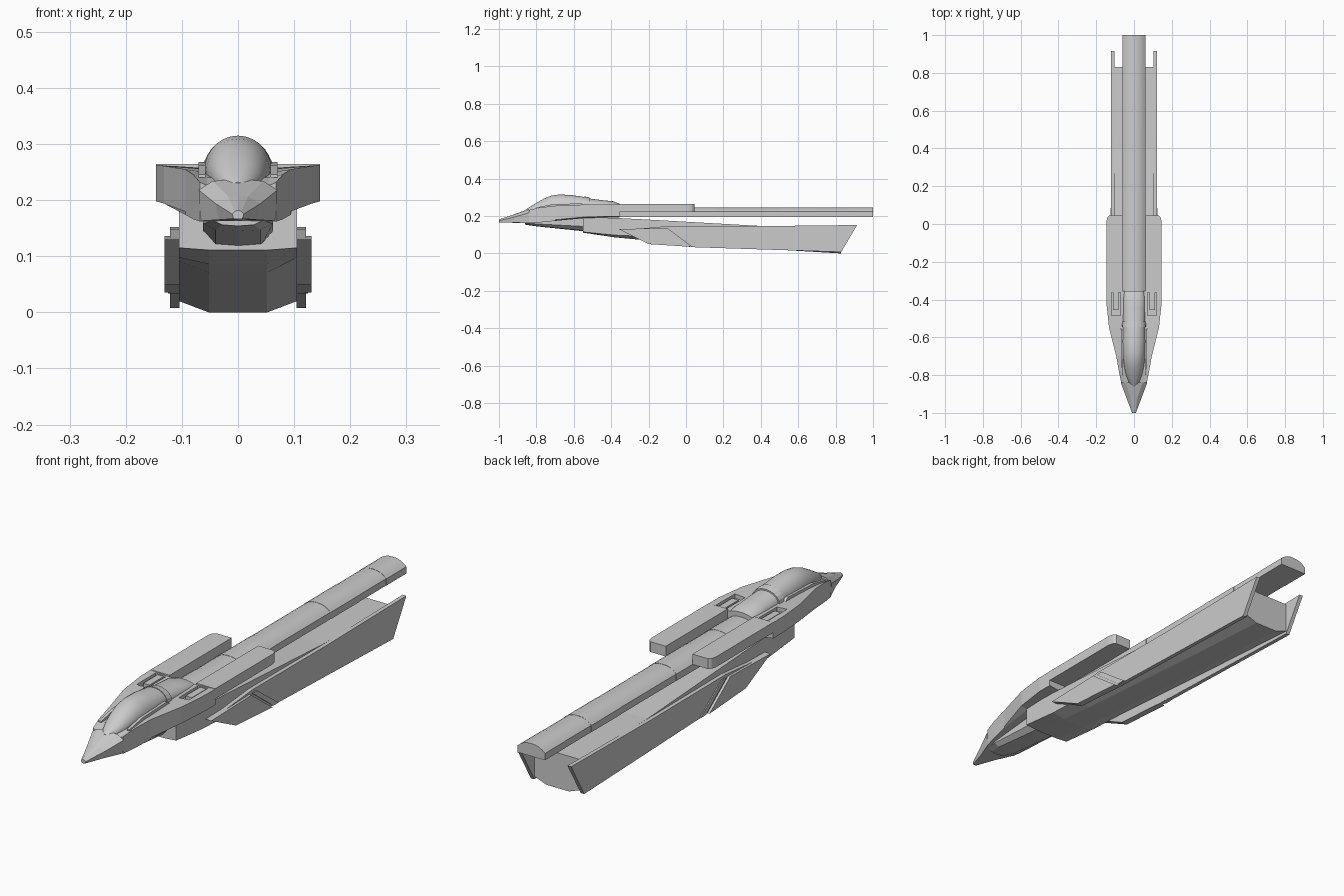
import bpy, bmesh, math

if "Cube" in bpy.data.objects:
    bpy.data.objects.remove(bpy.data.objects["Cube"])


def make(name, verts, faces, smooth=None):
    me = bpy.data.meshes.new(name)
    me.from_pydata(verts, [], faces)
    bm = bmesh.new()
    bm.from_mesh(me)
    bmesh.ops.remove_doubles(bm, verts=bm.verts, dist=1e-5)
    bmesh.ops.recalc_face_normals(bm, faces=bm.faces)
    bm.to_mesh(me)
    bm.free()
    ob = bpy.data.objects.new(name, me)
    bpy.context.collection.objects.link(ob)
    if smooth:
        bpy.ops.object.select_all(action='DESELECT')
        ob.select_set(True)
        bpy.context.view_layer.objects.active = ob
        bpy.ops.object.shade_smooth_by_angle(angle=math.radians(smooth))
    return ob


def loft(name, sections, smooth=None):
    """sections: (y, right half profile [(x, z)...] from top centre to bottom centre)."""
    verts, n = [], 0
    for y, half in sections:
        ring = list(half) + [(-x, z) for x, z in reversed(half) if x > 0]
        n = len(ring)
        verts += [(x, y, z) for x, z in ring]
    faces = [tuple(range(n)), tuple(range(len(verts) - n, len(verts)))]
    for s in range(len(sections) - 1):
        for i in range(n):
            j = (i + 1) % n
            faces.append((s*n + i, s*n + j, s*n + n + j, s*n + n + i))
    return make(name, verts, faces, smooth)


def prism(name, a, b):
    n = len(a)
    faces = [tuple(range(n)), tuple(range(n, 2*n))]
    faces += [(i, (i + 1) % n, n + (i + 1) % n, n + i) for i in range(n)]
    return make(name, a + b, faces)


def plate(name, pts, x0, x1):
    """Side profile (y, z) extruded along x."""
    return prism(name, [(x0, y, z) for y, z in pts], [(x1, y, z) for y, z in pts])


def slab(name, pts, z0, z1):
    """Plan outline (x, y) extruded along z."""
    return prism(name, [(x, y, z0) for x, y in pts], [(x, y, z1) for x, y in pts])


def rect(x0, x1, y0, y1):
    return [(x0, y0), (x1, y0), (x1, y1), (x0, y1)]


def dome(w, base, top, n=7):
    """Half arch from the top centre down to the base."""
    pts = [(w*math.sin(a), base + (top - base)*math.cos(a))
           for a in [i*math.pi/2/n for i in range(n + 1)]]
    return pts + [(w*.9, base - .03), (0, base - .03)]


# faceted nose wedge
loft("nose", [
    (-1.0, [(0, .182), (.006, .180), (.010, .175), (.008, .167), (0, .166)]),
    (-.92, [(0, .209), (.018, .207), (.040, .194), (.034, .165), (0, .164)]),
    (-.84, [(0, .238), (.045, .234), (.070, .218), (.066, .163), (0, .162)])])

# main fuselage with widening shoulders
body = loft("fuselage", [
    (y, [(0, zt - .006), (.055, zt - .006), (w, zt), (w, zb), (min(w, .1), zb - .006), (0, zb - .006)])
    for y, w, zb, zt in [(-.84, .068, .168, .232), (-.78, .080, .172, .246), (-.70, .094, .180, .255),
                         (-.55, .132, .194, .261), (-.42, .146, .198, .263), (-.355, .146, .198, .263)]])

# recessed shoulder intakes, with an inner block in each
for s in (-1, 1):
    cut = slab("intake_cutter", rect(s*.072, s*.118, -.485, -.363), .242, .30)
    cut.hide_render = True
    m = body.modifiers.new("intake", 'BOOLEAN')
    m.operation, m.solver, m.object = 'DIFFERENCE', 'EXACT', cut
    bpy.context.view_layer.objects.active = body
    bpy.ops.object.modifier_apply(modifier=m.name)
    bpy.data.objects.remove(cut)
    slab("intake_block", rect(s*.082, s*.110, -.455, -.363), .240, .256)

    # shoulder pods
    slab("shoulder_pod", [(s*.060, -.356), (s*.146, -.356), (s*.146, .015), (s*.141, .035),
                          (s*.130, .045), (s*.060, .045)], .222, .264)

    # cockpit side rails
    plate("cockpit_rail", [(-.80, .246), (-.72, .262), (-.56, .268), (-.54, .255), (-.80, .24)],
          s*.058, s*.070)

    # long tail fins and their thicker front panels
    plate("side_fin", [(-.30, .128), (-.08, .148), (.40, .146), (.915, .152), (.83, .008),
                       (.05, .033), (-.15, .05)], s*.1045, s*.121)
    plate("fin_front_panel", [(-.36, .130), (-.10, .136), (.035, .035), (-.20, .050)],
          s*.104, s*.131)
    plate("fin_strip", [(-.085, .136), (-.055, .136), (.085, .034), (.05, .034)], s*.104, s*.125)

# canopy bubble
loft("canopy", [(y, dome(w, b, t)) for y, w, b, t in [
    (-.86, .010, .222, .232), (-.84, .026, .228, .246), (-.80, .042, .236, .270),
    (-.76, .051, .243, .293), (-.72, .057, .248, .309), (-.68, .060, .252, .315),
    (-.62, .061, .255, .313), (-.53, .059, .257, .300)]], smooth=35)

# canopy frame band and fairing behind it
loft("canopy_frame", [(y, dome(w, .255, t, 5)) for y, w, t in [(-.545, .063, .305), (-.515, .062, .299)]])
loft("spine_fairing", [(y, dome(w, .25, t)) for y, w, t in
                       [(-.52, .058, .294), (-.44, .058, .284), (-.39, .057, .279), (-.355, .055, .266)]],
     smooth=35)


# long dorsal beam in plated segments
def beam(d):
    return [(0, .247 - d), (.02, .246 - d), (.036, .241 - d), (.050, .233 - d),
            (.062 - d, .223), (.062 - d, .195), (0, .195)]


cuts = [-.36, -.21, -.06, .15, .51, .70, .87, 1.0]
for i in range(len(cuts) - 1):
    d = .0012 * (i % 2)
    loft("dorsal_beam_segment", [(cuts[i], beam(d)), (cuts[i + 1], beam(d))], smooth=30)

# half-round chin duct under the nose
loft("chin_duct", [
    (-.86, [(0, .172), (.045, .172), (.045, .164), (.028, .156), (0, .154)]),
    (-.80, [(0, .18), (.062, .18), (.062, .158), (.040, .147), (0, .145)]),
    (-.50, [(0, .19), (.062, .19), (.062, .142), (.040, .117), (0, .114)])])

# lower hull tapering to the tail
loft("lower_hull", [
    (y, [(0, t), (.105, t), (.105, b + k), (.052, b), (0, b)])
    for y, t, b, k in [(-.55, .194, .111, .004), (-.38, .190, .086, .012), (-.22, .182, .071, .020),
                       (.40, .147, .026, .022), (.83, .144, 0, .020)]])
